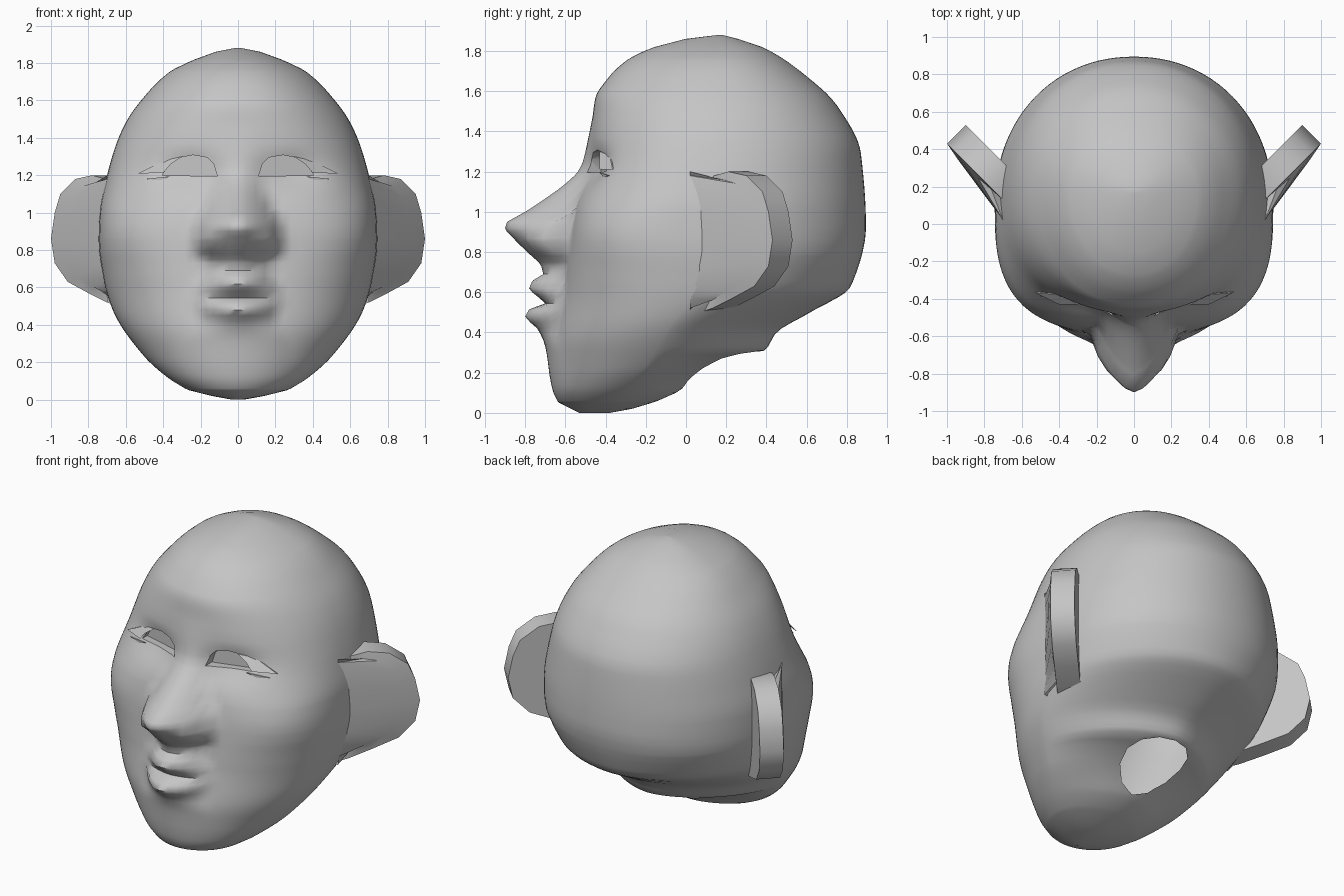
import bpy, bmesh, math
from mathutils import Vector

cube = bpy.data.objects.get("Cube")
if cube:
    bpy.data.objects.remove(cube, do_unlink=True)

# One plain grey for the whole bust
grey = bpy.data.materials.new("plain_grey")
grey.use_nodes = True
colour = (0.56, 0.56, 0.56, 1)
grey.diffuse_color = colour
grey.node_tree.nodes["Principled BSDF"].inputs["Base Color"].default_value = colour


def add_object(name, bm, slots=1):
    mesh = bpy.data.meshes.new(name)
    bm.to_mesh(mesh)
    bm.free()
    for _ in range(slots):
        mesh.materials.append(grey)
    obj = bpy.data.objects.new(name, mesh)
    bpy.context.scene.collection.objects.link(obj)
    return obj


def activate(obj):
    bpy.ops.object.select_all(action='DESELECT')
    obj.select_set(True)
    bpy.context.view_layer.objects.active = obj


def smooth(obj, degrees):
    activate(obj)
    bpy.ops.object.shade_smooth_by_angle(angle=math.radians(degrees))


def lookup(table, z):
    """Smooth interpolation in (height, value) pairs, without overshoot."""
    z = min(max(z, table[0][0]), table[-1][0])
    slopes = [(q - p) / (b - a) for (a, p), (b, q) in zip(table, table[1:])]
    k = max(i for i in range(len(slopes)) if table[i][0] <= z)

    def tangent(i):
        if i == 0 or i == len(slopes):
            return slopes[max(i - 1, 0)]
        l, r = slopes[i - 1], slopes[i]
        return 2 * l * r / (l + r) if l * r > 0 else 0

    (a, p), (b, q) = table[k], table[k + 1]
    h, t = b - a, (z - a) / (b - a)
    ease = t * t * (3 - 2 * t)
    return (p + (q - p) * ease + h * t * (1 - t) ** 2 * tangent(k)
            - h * t * t * (1 - t) * tangent(k + 1))


def bump(x, z, cx, cz, rx, rz):
    return math.exp(-((abs(x) - cx) / rx) ** 2 - ((z - cz) / rz) ** 2)


# Head profiles by height
WIDTH = [(0, .03), (.02, .14), (.05, .26), (.1, .35), (.23, .5), (.48, .67), (.65, .72),
         (.85, .745), (1, .74), (1.18, .705), (1.37, .65), (1.5, .59), (1.61, .51),
         (1.75, .37), (1.82, .23), (1.86, .12), (1.88, .02)]
BACK = [(0, -.38), (.02, -.27), (.1, -.05), (.18, .05), (.28, .25), (.31, .39), (.4, .45),
        (.49, .6), (.63, .82), (.93, .895), (1.29, .87), (1.53, .75), (1.69, .58),
        (1.81, .4), (1.86, .26), (1.88, .18)]
FACE = [(0, -.52), (.06, -.63), (.14, -.66), (.33, -.67), (.6, -.62), (.8, -.59),
        (1, -.56), (1.2, -.5), (1.35, -.48), (1.47, -.465), (1.57, -.45), (1.65, -.4),
        (1.75, -.3), (1.85, -.06), (1.88, .16)]
CENTRE = [(0, -.53), (.06, -.64), (.14, -.67), (.33, -.7), (.42, -.74), (.48, -.8),
          (.515, -.78), (.545, -.7), (.58, -.74), (.62, -.78), (.66, -.76), (.69, -.71),
          (.73, -.72), (.8, -.79), (.87, -.86), (.92, -.9), (.95, -.89), (1, -.8),
          (1.08, -.68), (1.14, -.6), (1.2, -.54), (1.25, -.515), (1.35, -.49), (1.47, -.465)]
RIDGE = [(0, .3), (.33, .26), (.42, .2), (.48, .21), (.55, .24), (.62, .2), (.68, .18),
         (.73, .17), (.78, .21), (.85, .24), (.93, .24), (1, .2), (1.1, .15), (1.2, .12),
         (1.3, .15)]
MIDDLE = [(0, -.43), (.1, -.33), (.23, -.2), (.4, -.1), (.63, .05), (.85, .1), (1.88, .17)]
SQUARE = [(0, 2), (.4, 2.1), (.7, 2.6), (.9, 3), (1.1, 2.6), (1.3, 2.3), (1.88, 2)]
NAPE = [(0, 2), (.15, 1.7), (.4, 1.65), (.6, 1.9), (.8, 2.1)]


def head_point(angle, z):
    s, c = math.sin(angle), math.cos(angle)
    x, mid = lookup(WIDTH, z) * s, lookup(MIDDLE, z)
    n = lookup(NAPE if c < 0 else SQUARE, z)
    depth = max(0, 1 - abs(s) ** n) ** (1 / n)
    if c < 0:
        return Vector((x, mid + (lookup(BACK, z) - mid) * depth, z))
    face = lookup(FACE, z)
    y = mid + (face - mid) * depth
    # Nose, lips and chin ridge, then nostril wings and eye sockets
    t = abs(x) / lookup(RIDGE, z)
    if t < 1 and z < 1.47:
        y += (lookup(CENTRE, z) - face) * (1 - t ** 1.7)
    y -= .06 * bump(x, z, .17, .85, .055, .065)
    y += .05 * bump(x, z, .28, 1.22, .16, .09)
    return Vector((x, y, z))


# Head: stacked rings, closer together around the features
COLUMNS = 96
heights = {z for table in (WIDTH, CENTRE) for z, _ in table} | {.29, .31, .45}
for step in range(1, 63):
    z = step * .03
    if min(abs(z - h) for h in heights) > .012:
        heights.add(z)
bm = bmesh.new()
rings = [[bm.verts.new(head_point(math.tau * i / COLUMNS, z)) for i in range(COLUMNS)]
         for z in sorted(heights)]
for low, high in zip(rings, rings[1:]):
    for i in range(COLUMNS):
        j = (i + 1) % COLUMNS
        bm.faces.new((low[i], low[j], high[j], high[i]))
bm.faces.new(rings[0][::-1])
bm.faces.new(rings[-1])
bmesh.ops.recalc_face_normals(bm, faces=bm.faces)
head = add_object("head", bm, 2)


def prism(bm, outline, offset):
    near = [bm.verts.new(p) for p in outline]
    far = [bm.verts.new(Vector(p) + Vector(offset)) for p in outline]
    faces = [bm.faces.new(near), bm.faces.new(far[::-1])]
    for i in range(len(near)):
        j = (i + 1) % len(near)
        faces.append(bm.faces.new((near[i], far[i], far[j], near[j])))
    return faces


# Shallow eye recesses and an open neck
EYE = [(.11, 1.195), (.13, 1.26), (.165, 1.295), (.24, 1.308), (.315, 1.293), (.37, 1.255),
       (.405, 1.2)]
bm = bmesh.new()
for side in (1, -1):
    prism(bm, [(side * x, .25 * x - .83, z) for x, z in EYE], (0, .38, 0))
neck = [math.tau * i / 12 for i in range(12)]
for face in prism(bm, [(.2 * math.cos(a), .18 + .2 * math.sin(a), -.1) for a in neck],
                  (0, 0, .65)):
    face.material_index = 1
bmesh.ops.recalc_face_normals(bm, faces=bm.faces)
cutter = add_object("opening_cutter", bm, 2)
cutter.hide_render = True

cut = head.modifiers.new("openings", 'BOOLEAN')
cut.operation = 'DIFFERENCE'
cut.solver = 'EXACT'
cut.object = cutter
activate(head)
bpy.ops.object.modifier_apply(modifier=cut.name)
bpy.data.objects.remove(cutter, do_unlink=True)

# Open the neck into the hollow shell
bm = bmesh.new()
bm.from_mesh(head.data)
walls = [f for f in bm.faces if f.material_index == 1]
bmesh.ops.delete(bm, geom=walls, context='FACES')
bm.to_mesh(head.data)
bm.free()
head.data.materials.pop(index=1)
smooth(head, 55)

# Ears: slanted slabs of even thickness with an outer fold
EAR = [(.66, 1.16), (.71, 1.18), (.78, 1.2), (.87, 1.18), (.95, 1.1), (.98, 1), (1, .86),
       (.98, .73), (.91, .63), (.8, .57), (.7, .52), (.64, .5)]
for name, side in (("left_ear", 1), ("right_ear", -1)):
    bm = bmesh.new()
    rows = []
    for x, z in EAR:
        out = max(x - .7, 0)
        fold_z = z + (.86 - z) * .12
        row = [(min(x, .7), .02, z), (x - .22 * out, x - .57 - .32 * out, fold_z),
               (x, x - .57, z), (x - .1, x - .47, z), (.56, .19, z + (.86 - z) * .1)]
        rows.append([bm.verts.new((side * px, py, pz)) for px, py, pz in row])
    for a, b in zip(rows, rows[1:]):
        for k in range(len(a) - 1):
            bm.faces.new((a[k], a[k + 1], b[k + 1], b[k]))
    bmesh.ops.recalc_face_normals(bm, faces=bm.faces)
    if sum(f.normal.x * f.calc_area() for f in bm.faces) * side < 0:
        bmesh.ops.reverse_faces(bm, faces=bm.faces)
    smooth(add_object(name, bm), 45)

# Eyelashes: thin pointed plates at the outer corners
UPPER = [(.3, -.43, 1.3), (.39, -.38, 1.28), (.535, -.365, 1.21), (.4, -.43, 1.212),
         (.36, -.43, 1.26)]
LOWER = [(.36, -.43, 1.195), (.5, -.385, 1.18), (.42, -.41, 1.172)]
for name, side in (("left_lashes", 1), ("right_lashes", -1)):
    bm = bmesh.new()
    for outline in (UPPER, LOWER):
        prism(bm, [(side * x, y, z) for x, y, z in outline], (0, .006, 0))
    bmesh.ops.recalc_face_normals(bm, faces=bm.faces)
    add_object(name, bm)
